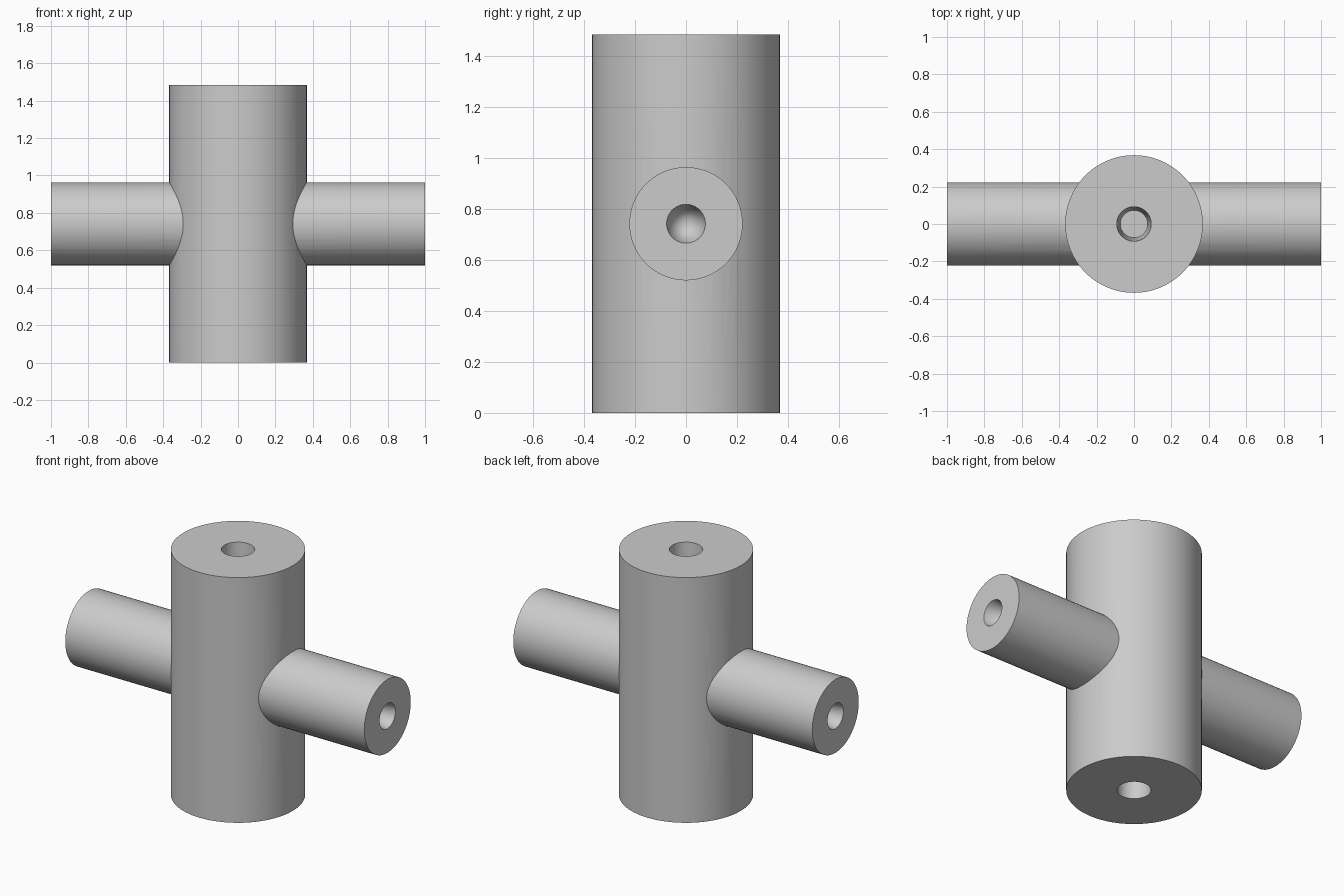
import bpy, bmesh, math
from mathutils import Matrix

cube = bpy.data.objects.get("Cube")
if cube:
    bpy.data.objects.remove(cube)

HEIGHT, BODY_R = 1.483, 0.368
ARM_R, ARM_HALF = 0.222, 1.0
MID = HEIGHT / 2
SIDES = 64

grey = bpy.data.materials.new("light_grey")
grey.use_nodes = True
grey.diffuse_color = (0.6, 0.6, 0.6, 1)
bsdf = next(n for n in grey.node_tree.nodes if n.type == 'BSDF_PRINCIPLED')
bsdf.inputs["Base Color"].default_value = (0.6, 0.6, 0.6, 1)


def turned_part(name, half_profile, matrix):
    """Spin a profile of (radius, height), mirrored top to bottom, about its axis."""
    profile = half_profile + [(r, -h) for r, h in reversed(half_profile)]
    bm = bmesh.new()
    verts = [bm.verts.new((r, 0, h)) for r, h in profile]
    edges = [bm.edges.new(pair) for pair in zip(verts, verts[1:])]
    bmesh.ops.spin(bm, geom=verts + edges, cent=(0, 0, 0), axis=(0, 0, 1),
                   angle=2 * math.pi, steps=SIDES, use_duplicate=False)
    bmesh.ops.remove_doubles(bm, verts=bm.verts, dist=1e-5)
    bmesh.ops.recalc_face_normals(bm, faces=bm.faces)
    bm.transform(matrix)
    mesh = bpy.data.meshes.new(name)
    bm.to_mesh(mesh)
    bm.free()
    mesh.materials.append(grey)
    obj = bpy.data.objects.new(name, mesh)
    bpy.context.collection.objects.link(obj)
    return obj


lift = Matrix.Translation((0, 0, MID))

# Upright body with a tapered, flat-bottomed bore in each end
body = turned_part("cross_body", [
    (0, MID - 0.38), (0.073, MID - 0.38), (0.092, MID), (BODY_R, MID)], lift)

# Horizontal arms with a conical centre hole in each end
arms = turned_part("side_arms", [
    (0, ARM_HALF - 0.3), (0.076, ARM_HALF), (ARM_R, ARM_HALF)],
    lift @ Matrix.Rotation(math.pi / 2, 4, 'Y'))
arms.hide_render = True

# Fuse arms and body into one solid
join = body.modifiers.new("fuse_arms", 'BOOLEAN')
join.operation = 'UNION'
join.solver = 'EXACT'
join.object = arms
bpy.ops.object.select_all(action='DESELECT')
body.select_set(True)
bpy.context.view_layer.objects.active = body
bpy.ops.object.modifier_apply(modifier=join.name)
bpy.data.objects.remove(arms)

bpy.ops.object.shade_smooth_by_angle(angle=math.radians(30))
